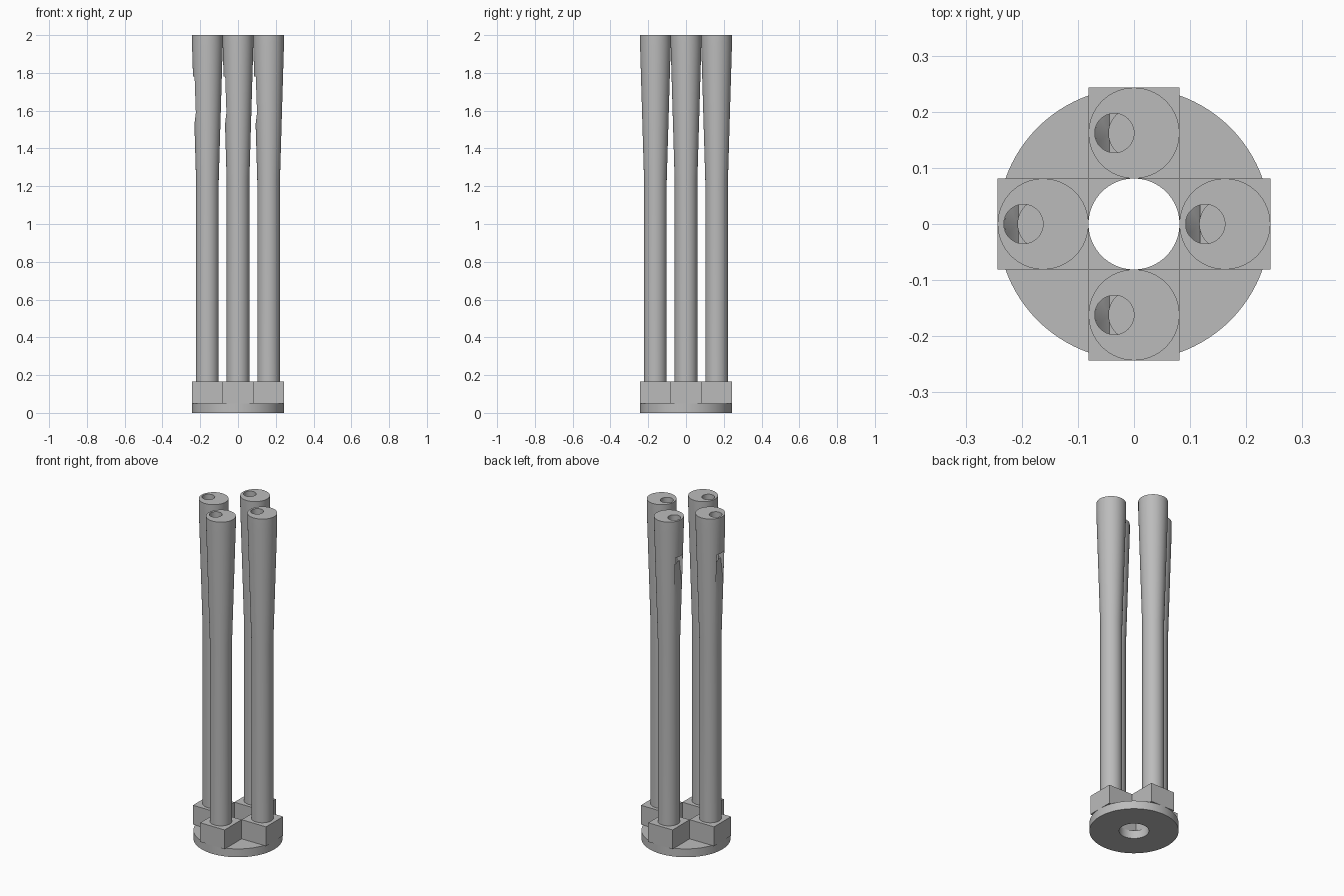
import bpy, bmesh, math

if "Cube" in bpy.data.objects:
    bpy.data.objects.remove(bpy.data.objects["Cube"])

grey = bpy.data.materials.new("plain grey")
grey.diffuse_color = (0.5, 0.5, 0.5, 1)
grey.use_nodes = True
grey.node_tree.nodes["Principled BSDF"].inputs["Base Color"].default_value = grey.diffuse_color

R = 0.081          # pipe head radius, also half a block
RING = 2 * R       # distance of each pipe from the centre
SPOTS = [(RING, 0), (0, RING), (-RING, 0), (0, -RING)]


def add_object(name, bm):
    bmesh.ops.recalc_face_normals(bm, faces=bm.faces)
    mesh = bpy.data.meshes.new(name)
    bm.to_mesh(mesh)
    bm.free()
    mesh.materials.append(grey)
    obj = bpy.data.objects.new(name, mesh)
    bpy.context.collection.objects.link(obj)
    return obj


def lathe(name, profile, x=0.0, segments=64, closed=False):
    """Stack rings of (radius, z); cap the ends, or join them for a ring."""
    bm = bmesh.new()
    rings = []
    for r, z in profile:
        rings.append([bm.verts.new((x + r * math.cos(2 * math.pi * i / segments),
                                    r * math.sin(2 * math.pi * i / segments), z))
                      for i in range(segments)])
    pairs = list(zip(rings, rings[1:]))
    if closed:
        pairs.append((rings[-1], rings[0]))
    else:
        bm.faces.new(rings[0])
        bm.faces.new(rings[-1])
    for a, b in pairs:
        for i in range(segments):
            j = (i + 1) % segments
            bm.faces.new((a[i], a[j], b[j], b[i]))
    return add_object(name, bm)


def prism(name, outline, half_width):
    """Extrude an (x, z) outline along y."""
    bm = bmesh.new()
    face = bm.faces.new([bm.verts.new((x, -half_width, z)) for x, z in outline])
    new = bmesh.ops.extrude_face_region(bm, geom=[face])["geom"]
    verts = [v for v in new if isinstance(v, bmesh.types.BMVert)]
    bmesh.ops.translate(bm, verts=verts, vec=(0, 2 * half_width, 0))
    return add_object(name, bm)


def activate(obj):
    bpy.ops.object.select_all(action='DESELECT')
    obj.select_set(True)
    bpy.context.view_layer.objects.active = obj


def smooth(obj):
    activate(obj)
    bpy.ops.object.shade_smooth_by_angle(angle=math.radians(30))


def cut(obj, cutter):
    mod = obj.modifiers.new("cut", 'BOOLEAN')
    mod.operation = 'DIFFERENCE'
    mod.solver = 'EXACT'
    mod.object = cutter
    activate(obj)
    bpy.ops.object.modifier_apply(modifier=mod.name)
    bpy.data.objects.remove(cutter, do_unlink=True)


# Base disc with a round hole through the middle
base = lathe("base_disc", [(R, 0), (3 * R, 0), (3 * R, 0.05), (R, 0.05)],
             segments=96, closed=True)
smooth(base)

# Pipe: straight shaft, flared upper part, short straight head
pipe = lathe("pipe_1", [(0.06, 0.16), (0.06, 1.23), (R, 1.94), (R, 2.0)])
# Hollow chamber, mouth window with sloping lip, and wind duct from the top
cut(pipe, lathe("chamber_cutter", [(0.045, 0.3), (0.045, 1.782)], segments=48))
cut(pipe, prism("window_cutter", [(-0.03, 1.78), (-0.12, 1.78), (-0.12, 1.51),
                                  (-0.071, 1.51), (-0.044, 1.73), (-0.03, 1.73)], 0.035))
cut(pipe, lathe("duct_cutter", [(0.035, 1.765), (0.035, 2.05)], x=-0.035, segments=48))
smooth(pipe)

# Four pipes, all with their windows facing the same way, on square blocks
for n, (x, y) in enumerate(SPOTS, 1):
    if n > 1:
        pipe = pipe.copy()
        pipe.name = f"pipe_{n}"
        bpy.context.collection.objects.link(pipe)
    pipe.location = (x, y, 0)
    block = prism(f"block_{n}", [(-R, 0.05), (R, 0.05), (R, 0.165), (-R, 0.165)], R)
    block.location = (x, y, 0)
